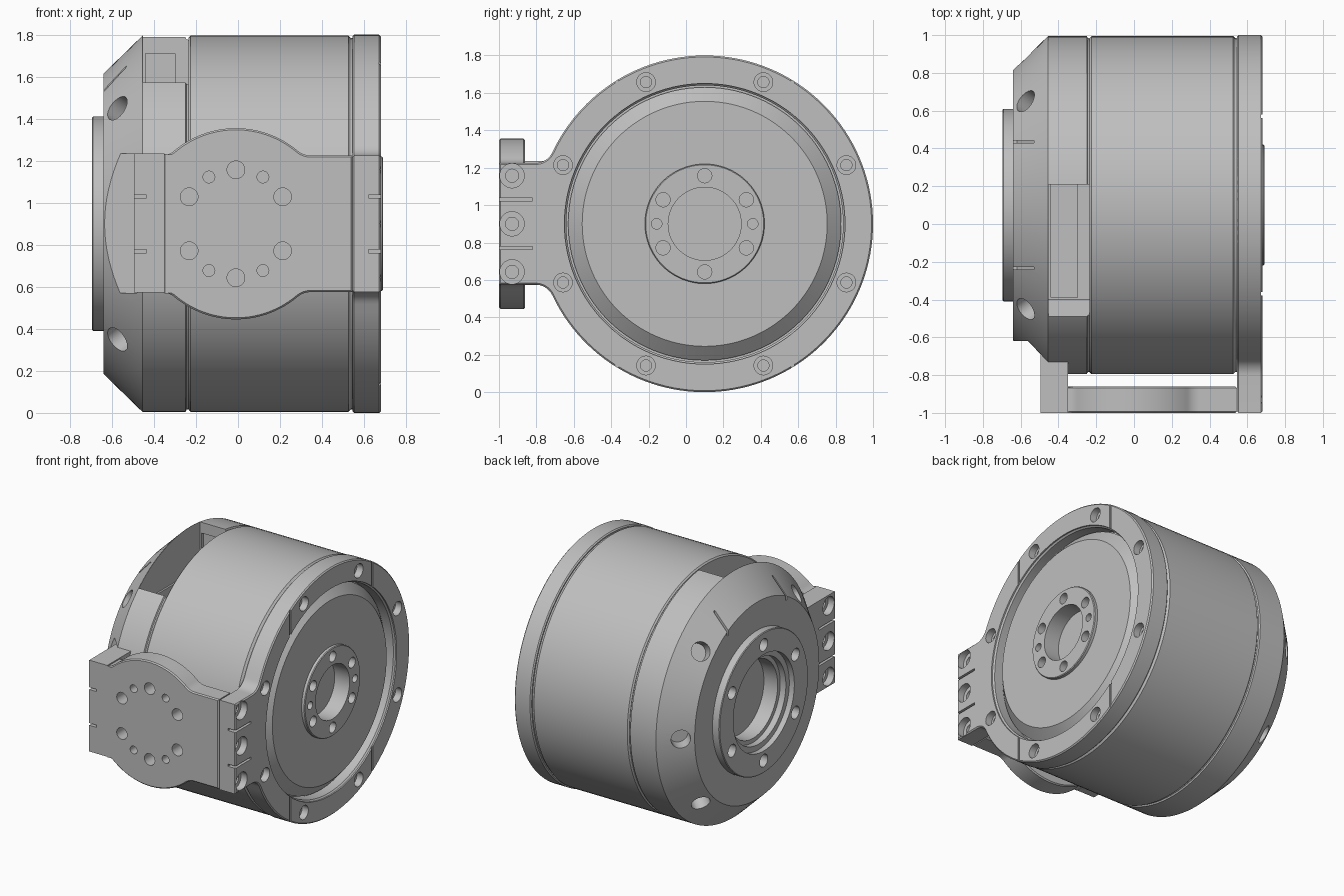
import bpy, bmesh
from math import sin, cos, pi, radians, sqrt, atan2
from mathutils import Matrix, Vector

cube = bpy.data.objects.get("Cube")
if cube:
    bpy.data.objects.remove(cube)

CY, CZ = 0.1, 0.9
AXIS = Matrix.Translation((0, CY, CZ))

steel = bpy.data.materials.new("plain_grey")
steel.use_nodes = True
GREY = (0.52, 0.52, 0.52, 1)
steel.diffuse_color = GREY
steel.node_tree.nodes["Principled BSDF"].inputs["Base Color"].default_value = GREY


def revolve(bm, profile, matrix=AXIS, n=112):
    """Spin an (x, radius) profile, closed on the axis at both ends, round local x."""
    rings = []
    for x, r in profile:
        count = n if r else 1
        rings.append([bm.verts.new(matrix @ Vector((x, r * cos(2 * pi * i / n), r * sin(2 * pi * i / n))))
                      for i in range(count)])
    for a, b in zip(rings, rings[1:]):
        for i in range(n):
            j = (i + 1) % n
            if len(a) == 1:
                bm.faces.new((a[0], b[i], b[j]))
            elif len(b) == 1:
                bm.faces.new((a[i], a[j], b[0]))
            else:
                bm.faces.new((a[i], a[j], b[j], b[i]))


def prism(bm, outline, place, depth, edge=0):
    """Extrude a 2D outline; place(u, v, d) gives the point at depth d."""
    ends = [[bm.verts.new(place(u, v, d)) for u, v in outline] for d in depth]
    caps = [bm.faces.new(e) for e in ends]
    for i in range(len(outline)):
        j = (i + 1) % len(outline)
        bm.faces.new((ends[0][i], ends[0][j], ends[1][j], ends[1][i]))
    bmesh.ops.recalc_face_normals(bm, faces=bm.faces)
    if edge:
        rim = list({e for f in caps for e in f.edges})
        bmesh.ops.bevel(bm, geom=rim, offset=edge, segments=1, affect='EDGES')


def box(bm, xs, ys, zs):
    prism(bm, [(ys[0], zs[0]), (ys[1], zs[0]), (ys[1], zs[1]), (ys[0], zs[1])], side_on, xs)


def hole(bm, at, direction, r, depth, inner=0, inner_depth=0):
    """Round cutter sunk against the outward direction, with an optional narrower step."""
    m = Matrix.Translation(at) @ Vector(direction).to_track_quat('X', 'Z').to_matrix().to_4x4()
    p = [(0.1, 0), (0.1, r), (-depth, r)]
    p += [(-depth, inner), (-inner_depth, inner), (-inner_depth, 0)] if inner else [(-depth, 0)]
    revolve(bm, p, m, 28)


def side_on(y, z, x):
    return Vector((x, y, z))


def front_on(x, z, y):
    return Vector((x, y, z))


def make(name, bm):
    bmesh.ops.recalc_face_normals(bm, faces=bm.faces)
    mesh = bpy.data.meshes.new(name)
    bm.to_mesh(mesh)
    bm.free()
    ob = bpy.data.objects.new(name, mesh)
    bpy.context.collection.objects.link(ob)
    mesh.materials.append(steel)
    return ob


def cut(ob, bm):
    tool = make("cutter", bm)
    tool.hide_render = True
    mod = ob.modifiers.new("cut", 'BOOLEAN')
    mod.operation, mod.solver, mod.object = 'DIFFERENCE', 'EXACT', tool
    bpy.context.view_layer.objects.active = ob
    bpy.ops.object.modifier_apply(modifier=mod.name)
    bpy.data.objects.remove(tool)


def lobe(R, h, f, left, right=None):
    """Disc outline with filleted straight arms of half height h, around the origin."""
    cx = sqrt((R + f) ** 2 - (h + f) ** 2)
    a = atan2(h + f, cx)

    def quarter():
        pts = [(right, h)] if right else []
        if right:
            for i in range(9):
                t = -pi / 2 - (pi / 2 - a) * i / 8
                pts.append((cx + f * cos(t), h + f + f * sin(t)))
        return pts
    start = a if right else 0
    top = quarter()
    top += [(R * cos(start + (pi - a - start) * i / 60), R * sin(start + (pi - a - start) * i / 60))
            for i in range(1 if right else 0, 60)]
    for i in range(9):
        t = -a + (a - pi / 2) * i / 8
        top.append((-cx + f * cos(t), h + f + f * sin(t)))
    top.append((left, h))
    return top + [(u, -v) for u, v in reversed(top) if v > 1e-6]


# Main drum, with shallow seams at both ends
bm = bmesh.new()
revolve(bm, [(-0.235, 0), (-0.235, 0.885), (-0.225, 0.895), (0.525, 0.895), (0.535, 0.885),
             (0.56, 0.88), (0.56, 0)])
make("drum_body", bm)

# Rear cap: cone, boss and stepped bore
bm = bmesh.new()
revolve(bm, [(-0.23, 0), (-0.23, 0.88), (-0.245, 0.885), (-0.25, 0.895), (-0.455, 0.895), (-0.64, 0.715),
             (-0.64, 0.51), (-0.69, 0.51), (-0.695, 0.505), (-0.695, 0.35), (-0.655, 0.35),
             (-0.655, 0.31), (-0.61, 0.31), (-0.61, 0.28), (-0.5, 0.28), (-0.5, 0)])
cap = make("rear_cap", bm)

bm = bmesh.new()
for k in range(6):
    t = pi / 2 + k * pi / 3
    hole(bm, (-0.695, CY + 0.42 * cos(t), CZ + 0.42 * sin(t)), (-1, 0, 0), 0.045, 0.09)
for deg in (-45, 0, 45, 135, 225):
    c, s = cos(radians(deg)), sin(radians(deg))
    hole(bm, (-0.575, CY + 0.78 * c, CZ + 0.78 * s), (-1, c, s), 0.065, 0.1)
for dy in (-0.335, 0.335):
    slit = [(-0.66, 1.5), (-0.62, 1.5), (-0.53, 1.62), (-0.53, 1.7), (-0.66, 1.7)]
    prism(bm, slit, front_on, (CY + dy - 0.007, CY + dy + 0.007))
box(bm, (-0.8, -0.48), (-1.2, -0.62), (0.57, 1.235))
cut(cap, bm)

# Window in the top of the cap, with a deeper well inside
bm = bmesh.new()
prism(bm, [(-0.55, 1.65), (-0.4, 1.46), (0.21, 1.46), (0.21, 2), (-0.55, 2)], side_on, (-0.453, -0.2))
cut(cap, bm)
bm = bmesh.new()
box(bm, (-0.44, -0.3), (-0.39, 0.23), (1.3, 1.71))
cut(cap, bm)


def arm_cuts(bm, x, way):
    """Three counterbored holes and two slots at the end of an arm."""
    for dz in (-0.257, 0, 0.257):
        hole(bm, (x, -0.93, CZ + dz), (way, 0, 0), 0.065, 0.05, 0.035, 0.12)
    for dz in (-0.13, 0.13):
        box(bm, (x - 0.06, x + 0.06), (-1.1, -0.82), (CZ + dz - 0.008, CZ + dz + 0.008))


# Rear arm
bm = bmesh.new()
box(bm, (-0.495, -0.35), (-1, -0.6), (0.572, 1.235))
arm = make("rear_arm", bm)
bm = bmesh.new()
arm_cuts(bm, -0.495, -1)
cut(arm, bm)

# Front flange with its arm
bm = bmesh.new()
shape = [(u + CY, v + CZ) for u, v in lobe(0.9, 0.325, 0.1, -1.1)]
prism(bm, shape, side_on, (0.545, 0.68), 0.008)
flange = make("front_flange", bm)
bm = bmesh.new()
revolve(bm, [(0.8, 0), (0.8, 0.75), (0.67, 0.75), (0.66, 0.74), (0.57, 0.74), (0.57, 0)])
for k in range(8):
    t = pi / 8 + k * pi / 4
    hole(bm, (0.68, CY + 0.82 * cos(t), CZ + 0.82 * sin(t)), (1, 0, 0), 0.05, 0.05, 0.03, 0.11)
cut(flange, bm)
bm = bmesh.new()
arm_cuts(bm, 0.68, 1)
for dy in (-0.47, 0.47):
    for zs in ((CZ + 0.5, CZ + 0.85), (CZ - 0.85, CZ - 0.5)):
        box(bm, (0.672, 0.75), (CY + dy - 0.009, CY + dy + 0.009), zs)
cut(flange, bm)

# Output disc with raised hub
bm = bmesh.new()
revolve(bm, [(0.5, 0), (0.5, 0.73), (0.6, 0.73), (0.665, 0.655), (0.665, 0.32), (0.685, 0.32),
             (0.69, 0.315), (0.69, 0.195), (0.57, 0.195), (0.57, 0)])
disc = make("output_disc", bm)
bm = bmesh.new()
for k in range(6):
    t = pi / 2 + k * pi / 3
    hole(bm, (0.69, CY + 0.257 * cos(t), CZ + 0.257 * sin(t)), (1, 0, 0), 0.038, 0.08)
for dy in (-0.257, 0.257):
    hole(bm, (0.69, CY + dy, CZ), (1, 0, 0), 0.028, 0.06)
cut(disc, bm)

# Mounting bracket joining both arms
bm = bmesh.new()
shape = [(u - 0.01, v + CZ) for u, v in lobe(0.455, 0.325, 0.1, -0.345, 0.555)]
shape = [(max(u, -0.36), v) for u, v in shape if u > -0.36]
prism(bm, shape, front_on, (-1, -0.86), 0.008)
bracket = make("mounting_bracket", bm)
bm = bmesh.new()
for k in range(6):
    t = pi / 2 + k * pi / 3
    hole(bm, (-0.01 + 0.257 * cos(t), -1, CZ + 0.257 * sin(t)), (0, -1, 0), 0.042, 0.1)
for k in (60, 120, 240, 300):
    t = radians(k)
    hole(bm, (-0.01 + 0.257 * cos(t), -1, CZ + 0.257 * sin(t)), (0, -1, 0), 0.028, 0.08)
cut(bracket, bm)

# Smooth round surfaces, crisp edges
for ob in bpy.context.collection.objects:
    ob.select_set(ob.type == 'MESH')
bpy.context.view_layer.objects.active = bracket
bpy.ops.object.shade_smooth_by_angle(angle=radians(25))
